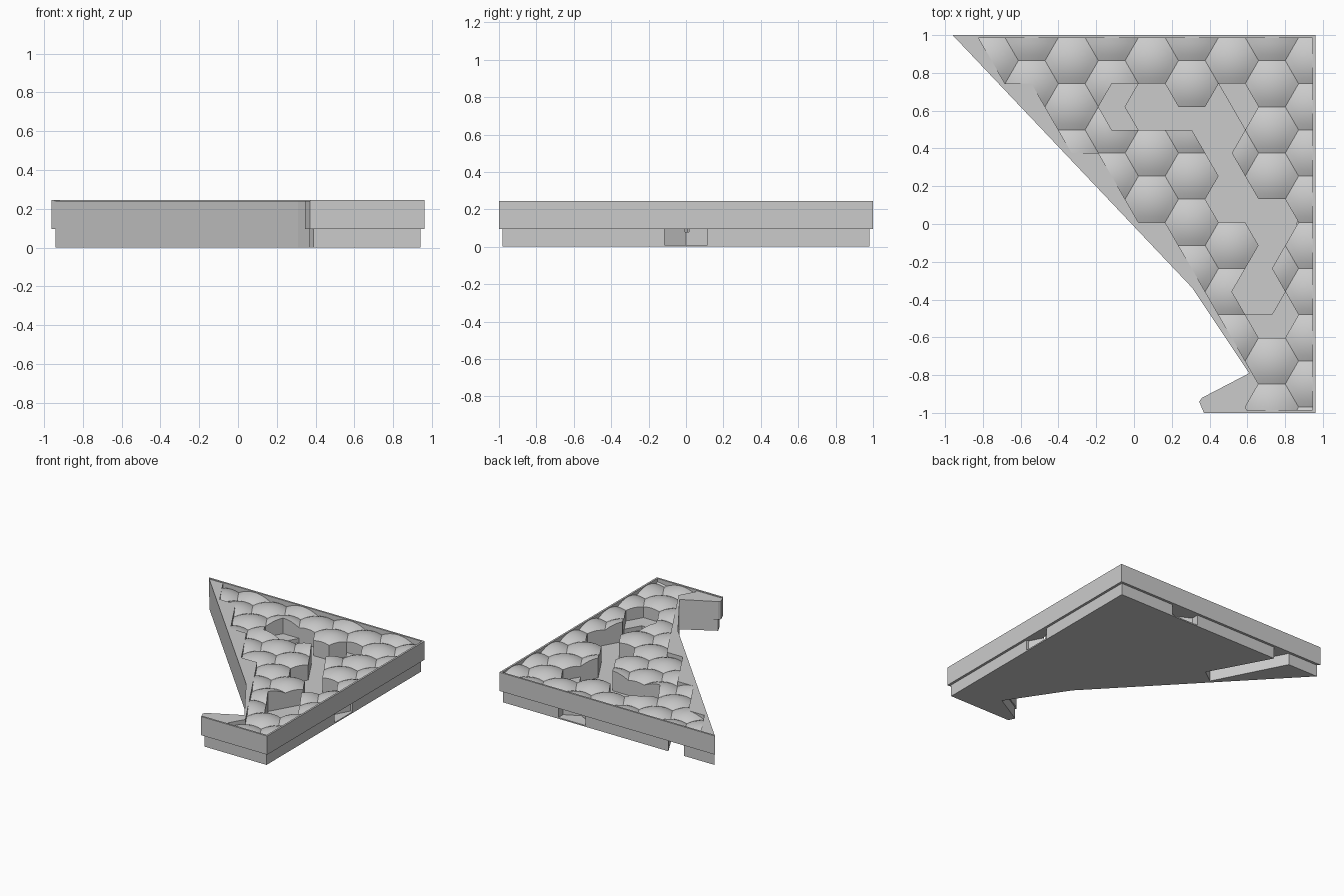
import bpy
import bmesh
from math import hypot, radians
from mathutils import Vector

old = bpy.data.objects.get("Cube")
if old:
    bpy.data.objects.remove(old, do_unlink=True)

grey = bpy.data.materials.new("stone grey")
grey.use_nodes = True
colour = (0.6, 0.6, 0.6, 1)
grey.diffuse_color = colour
grey.node_tree.nodes["Principled BSDF"].inputs["Base Color"].default_value = colour

# Triangular lattice: hexagon centres sit on every third column
SIDE, ROW = 0.1413, 0.1223
FLOOR, LEDGE, FLAT, RIM = 0.08, 0.115, 0.24, 0.245


def lat(c, r):
    return (0.73 + c * SIDE / 2, 0.865 - r * ROW)


def finish(name, bm):
    bmesh.ops.recalc_face_normals(bm, faces=bm.faces)
    mesh = bpy.data.meshes.new(name)
    bm.to_mesh(mesh)
    bm.free()
    mesh.materials.append(grey)
    ob = bpy.data.objects.new(name, mesh)
    bpy.context.collection.objects.link(ob)
    return ob


def prism(name, points, low, high):
    bm = bmesh.new()
    bottom = [bm.verts.new((x, y, low)) for x, y in points]
    top = [bm.verts.new((x, y, high)) for x, y in points]
    bm.faces.new(bottom[::-1])
    bm.faces.new(top)
    n = len(points)
    for i in range(n):
        j = (i + 1) % n
        bm.faces.new((bottom[i], bottom[j], top[j], top[i]))
    return finish(name, bm)


def carve(ob, cutter):
    mod = ob.modifiers.new("carve", 'BOOLEAN')
    mod.operation = 'DIFFERENCE'
    mod.solver = 'EXACT'
    mod.object = cutter
    bpy.context.view_layer.objects.active = ob
    bpy.ops.object.modifier_apply(modifier=mod.name)


def inside(x, y, poly):
    hit = False
    for (ax, ay), (bx, by) in zip(poly, poly[1:] + poly[:1]):
        if (ay > y) != (by > y) and x < ax + (y - ay) * (bx - ax) / (by - ay):
            hit = not hit
    return hit


def slanted_edge(y):
    if y > -0.34:
        return 0.31 - (y + 0.34) * 0.948
    if y > -0.8:
        return 0.31 - (y + 0.34) * 0.667
    return 0.56


# Channel outline in lattice steps
channel = [lat(c, r) for c, r in (
    (-12, 1), (-8, 1), (-7, 2), (-5, 2), (-4, 1), (-2, 1), (-1, 2), (-2, 3),
    (-3, 4), (-1, 6), (1, 6), (2, 7), (0, 9), (1, 10), (2, 11), (1, 12),
    (-1, 12), (-2, 11), (-3, 10), (-1, 8), (-2, 7), (-4, 7), (-5, 6),
    (-4, 5), (-6, 3), (-12, 3), (-13, 2))]


def hex_sheet(z, skip_channel):
    """Flat sheet of lattice triangles clipped to the rim."""
    bm = bmesh.new()
    found = {}

    def vert(key):
        if key not in found:
            found[key] = bm.verts.new((*lat(*key), z))
        return found[key]

    for r in range(-2, 17):
        for c in range(-26, 7):
            if (c + r) % 2 == 0:
                continue
            for tri in (((c, r), (c + 1, r + 1), (c + 2, r)),
                        ((c, r), (c - 1, r + 1), (c + 1, r + 1))):
                pts = [lat(*k) for k in tri]
                if any(x < slanted_edge(y) + 0.01 for x, y in pts):
                    continue
                mx, my = (sum(v) / 3 for v in zip(*pts))
                if skip_channel and inside(mx, my, channel):
                    continue
                bm.faces.new([vert(k) for k in tri])
    if skip_channel:
        bmesh.ops.subdivide_edges(bm, edges=bm.edges[:], cuts=3, use_grid_fill=True)
    for co, no in (((0.945, 0, 0), (1, 0, 0)), ((0, 0.985, 0), (0, 1, 0)),
                   ((0, -0.985, 0), (0, -1, 0))):
        bmesh.ops.bisect_plane(bm, geom=bm.verts[:] + bm.edges[:] + bm.faces[:],
                               plane_co=co, plane_no=no, clear_outer=True)
    return bm


def raise_sheet(bm, height):
    new = bmesh.ops.extrude_face_region(bm, geom=bm.faces[:])["geom"]
    for v in new:
        if isinstance(v, bmesh.types.BMVert):
            v.co.z = height(v.co)


centres = [lat(c, r) for c in range(-27, 7, 3) for r in range(-3, 19) if (c + r) % 2]


def dome(co):
    d = min(hypot(co.x - x, co.y - y) for x, y in centres) / SIDE
    return FLAT - 0.04 * d * d


# Upper and lower slabs
upper = prism("upper_slab", [
    (-0.96, 1), (0.96, 1), (0.96, -1), (0.37, -1), (0.345, -0.94),
    (0.36, -0.92), (0.61, -0.79), (0.31, -0.34)], 0.095, FLAT)
lower = prism("lower_slab", [
    (-0.94, 0.98), (0.94, 0.98), (0.94, -0.98), (0.39, -0.98),
    (0.365, -0.93), (0.61, -0.79), (0.31, -0.34)], 0, 0.095)

# Raised rim along the straight sides
prism("rim", [
    (-0.96, 1), (0.96, 1), (0.96, -1), (0.37, -1), (0.38, -0.985),
    (0.945, -0.985), (0.945, 0.985), (-0.945, 0.985)], 0.19, RIM)

# Cutters: hexagon bed, channel, connector slots and underside groove
bm = hex_sheet(0.19, False)
raise_sheet(bm, lambda co: 0.4)
bed = finish("bed_cutter", bm)
trench = prism("channel_cutter", channel, FLOOR, 0.5)
slots = [
    prism("side_slot_cutter", [(1, -0.115), (1, 0.115), (0.92, 0.115),
                               (0.86, 0), (0.92, -0.115)], 0.01, 0.2),
    prism("back_slot_cutter", [(0.21, 1), (0.45, 1), (0.45, 0.92),
                               (0.33, 0.86), (0.21, 0.92)], 0.01, 0.2),
    prism("groove_cutter", [(-0.68, 1), (-0.54, 1), (-0.27, 0.5),
                            (-0.38, 0.42)], -0.1, 0.2)]
for cutter in (bed, trench):
    carve(upper, cutter)
for cutter in [trench] + slots:
    carve(lower, cutter)
for cutter in [bed, trench] + slots:
    bpy.data.objects.remove(cutter, do_unlink=True)

# Domed hexagon paving
bm = hex_sheet(0.185, True)
raise_sheet(bm, dome)
paving = finish("hexagon_paving", bm)
bpy.ops.object.select_all(action='DESELECT')
paving.select_set(True)
bpy.context.view_layer.objects.active = paving
bpy.ops.object.shade_smooth_by_angle(angle=radians(25))

# Ledges at the three channel ends
ledges = {
    "left_ledge": ((-12, 1), (-10, 1), (-11, 2), (-10, 3), (-12, 3), (-13, 2)),
    "back_ledge": ((-4, 1), (-2, 1), (-1, 2), (-2, 3)),
    "front_ledge": ((-2, 11), (0, 11), (1, 10), (2, 11), (1, 12), (-1, 12))}
for name, keys in ledges.items():
    prism(name, [lat(*k) for k in keys], 0.05, LEDGE)
